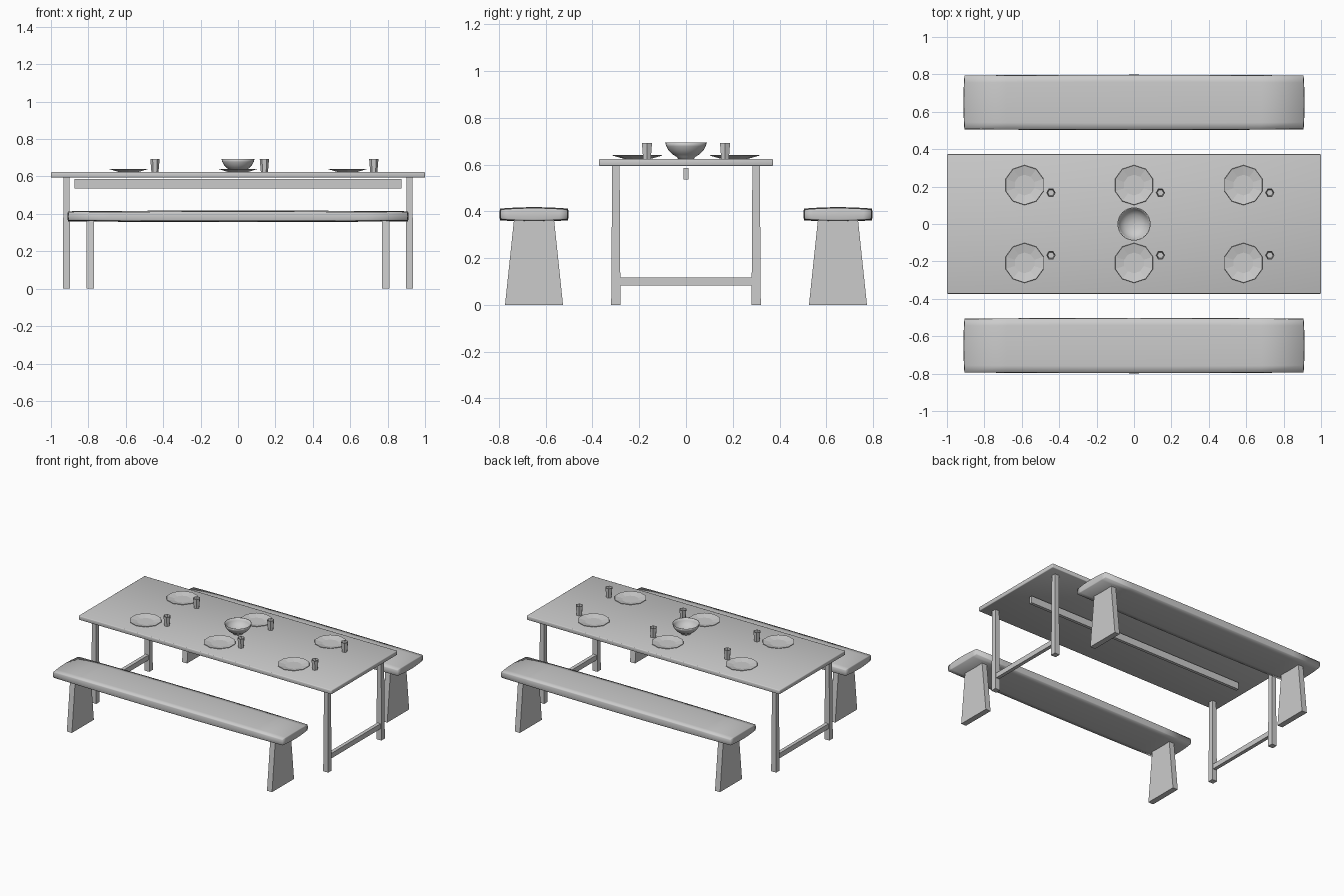
import bpy, bmesh, math
from mathutils import Matrix, Vector

if "Cube" in bpy.data.objects:
    bpy.data.objects.remove(bpy.data.objects["Cube"])

grey = bpy.data.materials.new("light_grey")
grey.diffuse_color = (0.6, 0.6, 0.6, 1)
grey.use_nodes = True
grey.node_tree.nodes["Principled BSDF"].inputs["Base Color"].default_value = grey.diffuse_color


def finish(bm, name, smooth=False):
    bmesh.ops.recalc_face_normals(bm, faces=bm.faces)
    for f in bm.faces:
        f.smooth = smooth
    me = bpy.data.meshes.new(name)
    bm.to_mesh(me)
    bm.free()
    me.materials.append(grey)
    ob = bpy.data.objects.new(name, me)
    bpy.context.collection.objects.link(ob)
    return ob


def box_bm(center, size):
    bm = bmesh.new()
    bmesh.ops.create_cube(bm, size=1)
    for v in bm.verts:
        v.co = Vector([center[i] + v.co[i] * size[i] for i in range(3)])
    return bm


def loft(name, sections):
    """Stack of rectangles: (cx, cy, z, half x, half y)."""
    bm = bmesh.new()
    rings = [[bm.verts.new((cx + sx * hx, cy + sy * hy, z))
              for sx, sy in ((-1, -1), (1, -1), (1, 1), (-1, 1))]
             for cx, cy, z, hx, hy in sections]
    bm.faces.new(rings[0])
    bm.faces.new(rings[-1])
    for a, b in zip(rings, rings[1:]):
        for i in range(4):
            j = (i + 1) % 4
            bm.faces.new((a[i], a[j], b[j], b[i]))
    return finish(bm, name)


def lathe(name, profile, sides, at, turn=0.0, smooth=False):
    """Spin (radius, z) points; closes both ends with a cap."""
    bm = bmesh.new()
    rings = []
    for r, z in profile:
        rings.append([bm.verts.new((at[0] + r * math.cos(turn + math.tau * i / sides),
                                    at[1] + r * math.sin(turn + math.tau * i / sides), z))
                      for i in range(sides)])
    bm.faces.new(rings[0])
    bm.faces.new(rings[-1])
    for a, b in zip(rings, rings[1:]):
        for i in range(sides):
            j = (i + 1) % sides
            bm.faces.new((a[i], a[j], b[j], b[i]))
    return finish(bm, name, smooth)


# Table top with softened edges
bm = box_bm((0, 0, 0.609), (2.0, 0.746, 0.03))
bmesh.ops.bevel(bm, geom=bm.edges[:], offset=0.005, segments=2, profile=0.5, affect='EDGES')
finish(bm, "table_top", True)

# Table legs, slightly thicker toward the foot
for sx in (-1, 1):
    for sy in (-1, 1):
        x, y = sx * 0.917, sy * 0.3
        loft("table_leg", [(x, y, 0, 0.02, 0.02), (x, y, 0.1, 0.019, 0.019),
                           (x, y, 0.596, 0.016, 0.016)])
    # Low rail joining each pair of legs
    finish(box_bm((sx * 0.917, 0, 0.1), (0.026, 0.57, 0.036)), "end_rail")

# Long beam under the table
finish(box_bm((0, 0, 0.561), (1.75, 0.022, 0.05)), "under_beam")

# Benches
for sy in (-1, 1):
    cy = sy * 0.65
    # Seat: softly bulging plank
    bm = box_bm((0, 0, 0), (2, 2, 2))
    bmesh.ops.subdivide_edges(bm, edges=bm.edges[:], cuts=7, use_grid_fill=True)
    for v in bm.verts:
        u, w, t = v.co
        bx, by, bz = 1 - u * u, 1 - w * w, 1 - t * t
        v.co = (u * (0.904 + 0.005 * by + 0.003 * bz),
                cy + w * (0.141 + 0.004 * bx + 0.003 * bz),
                0.387 + t * (0.021 + 0.004 * bx + 0.006 * by))
    finish(bm, "bench_seat", False).data.shade_smooth()
    # Tapered slab legs
    for sx in (-1, 1):
        loft("bench_leg", [(sx * 0.791, cy, 0, 0.02, 0.124),
                           (sx * 0.791, cy, 0.362, 0.02, 0.086)])

# Plates and cups: three settings on each side
for x in (-0.585, 0, 0.585):
    for sy in (-1, 1):
        lathe("plate", [(0.055, 0.624), (0.107, 0.639), (0.105, 0.641), (0.055, 0.630)],
              10, (x, sy * 0.208), math.pi / 2)
        lathe("cup", [(0.019, 0.624), (0.025, 0.693), (0.022, 0.693), (0.017, 0.632)],
              6, (x + 0.141, sy * 0.167))

# Serving bowl
lathe("bowl", [(0.034, 0.624), (0.038, 0.632), (0.058, 0.644), (0.074, 0.660), (0.084, 0.678),
               (0.089, 0.694), (0.085, 0.694), (0.079, 0.677), (0.068, 0.661),
               (0.050, 0.647), (0.025, 0.639), (0.004, 0.637)],
      24, (0, 0), 0, True)
